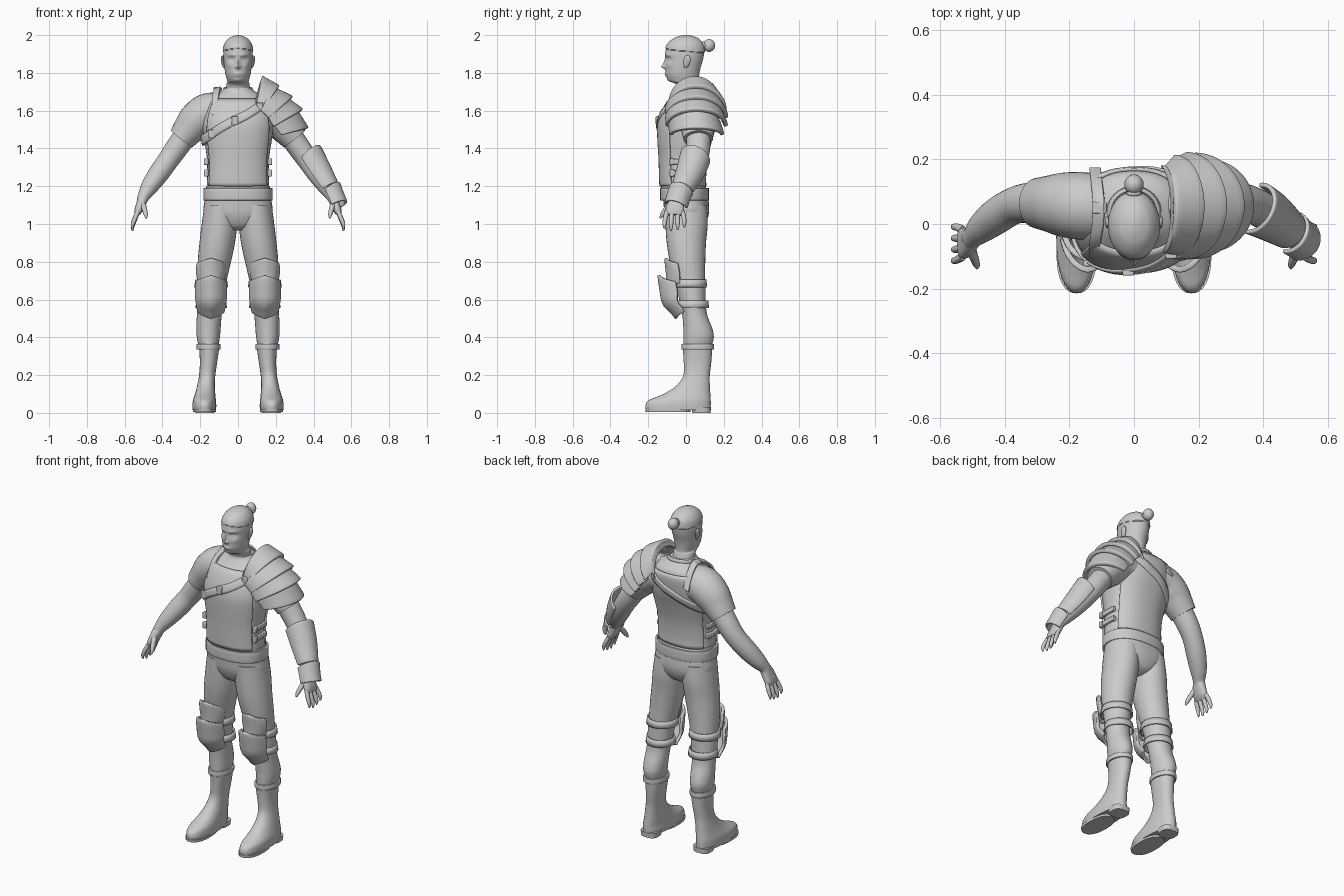
import bpy, bmesh, math
from mathutils import Vector

cube = bpy.data.objects.get("Cube")
if cube:
    bpy.data.objects.remove(cube, do_unlink=True)

grey = bpy.data.materials.new("plain_grey")
grey.use_nodes = True
COLOUR = (0.6, 0.6, 0.6, 1)
grey.diffuse_color = COLOUR
grey.node_tree.nodes["Principled BSDF"].inputs["Base Color"].default_value = COLOUR


def finish(name, bm, angle=40, thick=0, bevel=0):
    """Turn a bmesh into a smooth shaded object with optional thickness."""
    bmesh.ops.recalc_face_normals(bm, faces=bm.faces)
    mesh = bpy.data.meshes.new(name)
    bm.to_mesh(mesh)
    bm.free()
    ob = bpy.data.objects.new(name, mesh)
    bpy.context.collection.objects.link(ob)
    mesh.materials.append(grey)
    if thick:
        mod = ob.modifiers.new("thickness", 'SOLIDIFY')
        mod.thickness, mod.offset = thick, 0
    if bevel:
        mod = ob.modifiers.new("soft_edge", 'BEVEL')
        mod.width, mod.segments = bevel, 2
    bpy.ops.object.select_all(action='DESELECT')
    ob.select_set(True)
    bpy.context.view_layer.objects.active = ob
    bpy.ops.object.shade_smooth_by_angle(angle=math.radians(angle))
    return ob


def spline(rows, t):
    """Catmull-Rom interpolation of equal length tuples, t from 0 to 1."""
    f = min(max(t, 0), 1) * (len(rows) - 1)
    i = min(int(f), len(rows) - 2)
    f -= i
    a, b, c, d = (rows[min(max(i + k, 0), len(rows) - 1)] for k in (-1, 0, 1, 2))
    return [q + .5 * f * (r - p + f * (2*p - 5*q + 4*r - s + f * (3*(q - r) + s - p)))
            for p, q, r, s in zip(a, b, c, d)]


def bend(v, p):
    return math.copysign(abs(v) ** (2 / p), v)


def grid(name, f, nu, nv, loop=False, caps=False, side=1, **kw):
    """Surface from f(u, v); u may wrap round, side=-1 mirrors in x."""
    bm = bmesh.new()
    cols = nu if loop else nu + 1
    rows = []
    for j in range(nv + 1):
        pts = [f(i / nu, j / nv) for i in range(cols)]
        rows.append([bm.verts.new((p[0] * side, p[1], p[2])) for p in pts])
    for lo, hi in zip(rows, rows[1:]):
        for i in range(nu):
            k = (i + 1) % cols
            bm.faces.new((lo[i], lo[k], hi[k], hi[i]))
    if caps:
        bm.faces.new(rows[0])
        bm.faces.new(rows[-1])
    return finish(name, bm, **kw)


def loft(name, rings, flat=True, power=2, n=32, steps=6, shape=None, **kw):
    """Tube through rings (x, y, z, radius, y radius); flat keeps rings level."""
    def f(u, v):
        x, y, z, r1, r2 = spline(rings, v)
        c = Vector((x, y, z))
        b, across = Vector((0, 1, 0)), Vector((1, 0, 0))
        if not flat:
            t = Vector(spline(rings, v + .02)[:3]) - Vector(spline(rings, v - .02)[:3])
            t.normalize()
            b = (b - t * b.dot(t)).normalized()
            across = b.cross(t)
        a = u * math.tau
        p = c + across * r1 * bend(math.cos(a), power) + b * r2 * bend(math.sin(a), power)
        return shape(p) if shape else p
    return grid(name, f, n, steps * (len(rings) - 1), loop=True, caps=True, **kw)


def box(name, loc, size, bevel=.004, side=1):
    bm = bmesh.new()
    bmesh.ops.create_cube(bm, size=1)
    for v in bm.verts:
        v.co = Vector(loc) + Vector([a * b for a, b in zip(v.co, size)])
        v.co.x *= side
    return finish(name, bm, bevel=bevel)


def ball(name, loc, radii):
    bm = bmesh.new()
    bmesh.ops.create_uvsphere(bm, u_segments=20, v_segments=12, radius=1)
    for v in bm.verts:
        v.co = Vector(loc) + Vector([a * b for a, b in zip(v.co, radii)])
    return finish(name, bm)


# Head: level rings with the face pushed in and out by soft bumps (x, z, width, height, push)
BUMPS = [(0, 1.848, .009, .024, .012), (0, 1.832, .013, .009, .017), (.034, 1.872, .017, .012, -.012),
         (.03, 1.895, .026, .008, .005), (0, 1.795, .022, .006, .006), (0, 1.784, .018, .005, .005),
         (0, 1.762, .02, .01, .004), (.045, 1.838, .014, .014, .004), (.033, 1.87, .009, .006, .006)]


def face(p):
    if p.y < -.02:
        for x, z, w, h, push in BUMPS:
            p.y -= push * math.exp(-((abs(p.x) - x) / w) ** 2 - ((p.z - z) / h) ** 2)
    hairline = 1.925 - .1 * (p.y + .1) + .006 * math.exp(-(p.x / .02) ** 2)
    if p.z > hairline:
        p.x *= 1.06
        p.y = p.y * 1.05 + .001
    return p


HEAD = [(1.66, -.04, .1, .07), (1.72, -.042, .08, .062), (1.745, -.06, .072, .06), (1.757, -.09, .068, .057),
        (1.79, -.106, .07, .066), (1.83, -.108, .078, .072), (1.87, -.108, .09, .076), (1.91, -.109, .096, .077),
        (1.95, -.098, .09, .07), (1.98, -.068, .065, .05), (1.995, -.035, .035, .025), (2, -.012, .012, .008)]
loft("head", [(0, (a + b) / 2, z, r, (b - a) / 2) for z, a, b, r in HEAD], n=72, steps=9, shape=face)
ball("hair_bun", (0, .122, 1.945), (.03, .032, .034))
ball("hair_tie", (0, .094, 1.943), (.024, .014, .025))
for s in (1, -1):
    loft("ear", [(.072, -.002, 1.825, .004, .006), (.077, .002, 1.84, .008, .014), (.081, .006, 1.868, .009, .02),
                 (.083, .008, 1.885, .006, .014), (.08, .008, 1.893, .002, .004)], n=14, side=s)

# Torso
TORSO = [(0, -.015, 1.17, .167, .116), (0, -.018, 1.25, .163, .116), (0, -.015, 1.35, .165, .122),
         (0, -.006, 1.45, .18, .137), (0, .005, 1.52, .188, .148), (0, .018, 1.58, .183, .145),
         (0, .035, 1.64, .165, .133), (0, .045, 1.68, .128, .108), (0, .035, 1.705, .085, .08),
         (0, .025, 1.72, .068, .066)]
loft("torso", TORSO, power=2.3, n=48)


def on_torso(angle, z, out):
    """Point on the torso surface at an angle (front is -90 degrees) and height."""
    lo, hi = 0, 1
    for _ in range(18):
        mid = (lo + hi) / 2
        lo, hi = (mid, hi) if spline(TORSO, mid)[2] < z else (lo, mid)
    x, y, _, rx, ry = spline(TORSO, lo)
    return (x + (rx + out) * bend(math.cos(angle), 2.3), y + (ry + out) * bend(math.sin(angle), 2.3), z)


# Vest panels, diagonal strap and belt
for name, mid in (("vest_front", -90), ("vest_back", 90)):
    def panel(u, v, mid=mid):
        spread = 62 - 14 * v * v
        return on_torso(math.radians(mid + spread * (2 * u - 1)), 1.2 + .46 * v, .004)
    grid(name, panel, 32, 24, thick=.01)
grid("chest_strap", lambda u, v: on_torso(u * math.tau, 1.555 + .115 * math.cos(u * math.tau) + .05 * (v - .5), .01),
     72, 3, loop=True, thick=.012)
grid("collar", lambda u, v: (.082 * math.cos(u * math.tau) * (1 - .1 * v), .034 + .08 * math.sin(u * math.tau) * (1 - .1 * v),
     1.7 + .018 * v + .012 * math.sin(u * math.tau)), 40, 3, loop=True, thick=.008)
grid("belt", lambda u, v: (.177 * bend(math.cos(u * math.tau), 2.3), -.008 + .124 * bend(math.sin(u * math.tau), 2.3),
     1.125 + .065 * v), 48, 3, loop=True, thick=.012, bevel=.003)
for s in (1, -1):
    for z in (1.27, 1.33):
        box("side_buckle", (.164, -.02, z), (.022, .1, .028), side=s)
        box("buckle_clasp", (.168, -.075, z), (.024, .025, .036), side=s)
for u in (.0, .07, .14):
    p = on_torso(math.radians(-55 - 550 * u), 1.555 + .115 * math.cos(math.radians(-55 - 550 * u)), .014)
    box("strap_buckle", p, (.035, .018, .045))

# Shoulder strap on the bare shoulder
STRAP = [(.12, -.1, 1.58), (.12, -.055, 1.66), (.112, 0, 1.702), (.11, .07, 1.715), (.115, .125, 1.675), (.12, .17, 1.59)]


def shoulder_strap(u, v):
    x, y, z = spline(STRAP, v)
    return x + .035 * (u - .5), y, z - .012 * (u - .5)


grid("shoulder_strap", shoulder_strap, 2, 24, side=-1, thick=.014, bevel=.003)
box("shoulder_clasp", (-.108, .05, 1.715), (.045, .035, .018))

# Arms, hands and legs, built for +x and mirrored
for s in (1, -1):
    loft("sleeve", [(.06, .05, 1.58, .1, .1), (.15, .055, 1.59, .105, .105), (.215, .06, 1.55, .1, .1),
                    (.26, .063, 1.5, .086, .088), (.3, .065, 1.45, .072, .078)], flat=False, side=s)
    loft("arm", [(.27, .065, 1.48, .062, .066), (.33, .065, 1.395, .06, .062), (.375, .055, 1.33, .056, .057),
                 (.425, .025, 1.26, .054, .056), (.47, -.01, 1.195, .045, .048), (.497, -.037, 1.15, .033, .036),
                 (.508, -.046, 1.125, .028, .036)], flat=False, side=s)
    loft("palm", [(.502, -.042, 1.14, .028, .034), (.514, -.053, 1.105, .025, .044),
                  (.528, -.06, 1.07, .021, .048), (.538, -.062, 1.048, .012, .042)], flat=False, power=2.5, n=20, side=s)
    for i in range(4):
        y, drop = -.1 + .027 * i, .1 - .012 * abs(i - 1.3)
        loft("finger", [(.53, y, 1.065, .012, .013), (.545, y - .01 + .006 * i, 1.065 - drop * .4, .012, .012),
                        (.558, y - .014 + .008 * i, 1.065 - drop * .8, .01, .01),
                        (.558, y - .014 + .008 * i, 1.06 - drop, .004, .004)], flat=False, n=12, steps=4, side=s)
    loft("thumb", [(.508, -.07, 1.115, .016, .018), (.497, -.1, 1.085, .014, .015), (.488, -.125, 1.05, .011, .012),
                   (.486, -.137, 1.03, .004, .004)], flat=False, n=12, side=s)
    loft("trouser_leg", [(.09, 0, 1.1, .088, .112), (.098, .003, 1, .094, .112), (.11, .002, .9, .094, .104),
                         (.125, .008, .8, .088, .094), (.138, .02, .7, .078, .082), (.147, .034, .6, .072, .07),
                         (.152, .046, .52, .066, .066), (.156, .062, .45, .064, .076), (.157, .067, .4, .061, .08),
                         (.156, .06, .34, .05, .072)], side=s)
    for z, r, y in ((.685, .086, .022), (.575, .08, .038)):
        grid("knee_cuff", lambda u, v: (.142 + (r - .006 * v) * math.cos(u * math.tau),
             y + (r - .004 * v) * math.sin(u * math.tau), z + .04 * (v - .5)), 32, 2, loop=True, side=s, thick=.008)
    grid("boot_cuff", lambda u, v: (.156 + .059 * math.cos(u * math.tau), .062 + .081 * math.sin(u * math.tau),
         .335 + .03 * v), 32, 2, loop=True, side=s, thick=.01, bevel=.003)
    BOOT = [(.35, -.018, .14, .152, .054), (.27, -.012, .134, .156, .046), (.2, -.014, .126, .163, .043),
            (.15, -.045, .126, .169, .046), (.11, -.1, .128, .173, .052), (.085, -.155, .13, .176, .057),
            (.065, -.2, .131, .178, .061), (.04, -.214, .131, .178, .063), (.015, -.212, .13, .178, .062)]
    loft("boot", [(x, (a + b) / 2, z, r, (b - a) / 2) for z, a, b, x, r in BOOT], power=2.2, side=s)
    loft("boot_sole", [(.178, -.095, .004, .06, .118), (.178, -.095, .02, .062, .12)], power=2.3, steps=1, side=s)
    loft("boot_heel", [(.176, .082, 0, .05, .048), (.176, .08, .03, .054, .052)], power=3, steps=1, side=s)

    # Knee plates: a ridged wrap with pointed top and bottom edges
    def knee_plate(name, top, bottom, half, front, peak):
        def f(u, v):
            w = 2 * u - 1
            z0, z1 = bottom + peak * abs(w), top - peak * abs(w)
            y, depth = spline(front, v)
            x = math.sin(w * 1.35) * half * (.82 + .18 * math.sin(v * 2.4))
            return .143 + x, y + depth * (1 - math.cos(w * 1.35)) + .01 * abs(w), z0 + (z1 - z0) * v
        grid(name, f, 16, 10, side=s, thick=.018, bevel=.004)
    knee_plate("upper_knee_plate", .82, .66, .074, [(-.095, .07), (-.098, .07), (-.106, .07)], .028)
    knee_plate("lower_knee_plate", .73, .5, .08, [(-.05, .04), (-.115, .08), (-.132, .1), (-.142, .1)], .035)

# Pelvis
loft("pelvis", [(0, 0, .965, .04, .05), (0, .004, .99, .1, .09), (0, .004, 1.05, .178, .116),
                (0, 0, 1.12, .178, .12), (0, -.012, 1.2, .168, .117)], power=2.3)

# Layered shoulder guard: each plate spans two arches (peak x, peak z, end x, end z, y radius)
PLATES = [((.125, 1.775, .1, 1.645, .125), (.215, 1.725, .13, 1.6, .15)),
          ((.18, 1.72, .12, 1.6, .145), (.285, 1.668, .165, 1.56, .157)),
          ((.245, 1.67, .16, 1.56, .145), (.338, 1.602, .19, 1.515, .155)),
          ((.3, 1.61, .19, 1.52, .13), (.365, 1.505, .23, 1.47, .135))]
for low, high in PLATES:
    def plate(u, v):
        px, pz, ex, ez, ry = (a + (b - a) * v for a, b in zip(low, high))
        a = (2 * u - 1) * math.pi / 2
        k = math.cos(a)
        return ex + (px - ex) * k, .045 + .015 * math.sin(v) + ry * math.sin(a), ez + (pz - ez) * k
    grid("shoulder_plate", plate, 28, 5, thick=.022, bevel=.005)
grid("shoulder_guard_rim", lambda u, v: (.1 + .035 * math.sin(u * math.pi) - .015 * v, .045 + .13 * math.cos(u * math.pi),
     1.645 + .13 * math.sin(u * math.pi) - .035 * v), 28, 2, thick=.014, bevel=.003)

# Forearm and wrist guards wrap the outer side of the left arm
def guard(name, path, sweep):
    axis = (Vector(path[-1][:3]) - Vector(path[0][:3])).normalized()
    b = Vector((.25, 1, 0))
    b = (b - axis * b.dot(axis)).normalized()
    out = b.cross(axis)
    if out.x < 0:
        out = -out

    def f(u, v):
        x, y, z, r = spline(path, v)
        a = math.radians(sweep) * (2 * u - 1)
        lift = axis * (-.02 * math.cos(a) * (1 - v))
        return Vector((x, y, z)) + lift + out * r * math.cos(a) + b * r * math.sin(a)
    grid(name, f, 24, 8, thick=.014, bevel=.004)


guard("forearm_guard", [(.375, .05, 1.355, .078), (.425, .022, 1.27, .07), (.48, -.018, 1.185, .054)], 105)
guard("wrist_guard", [(.485, -.025, 1.175, .062), (.505, -.042, 1.13, .058), (.52, -.052, 1.095, .058)], 95)
